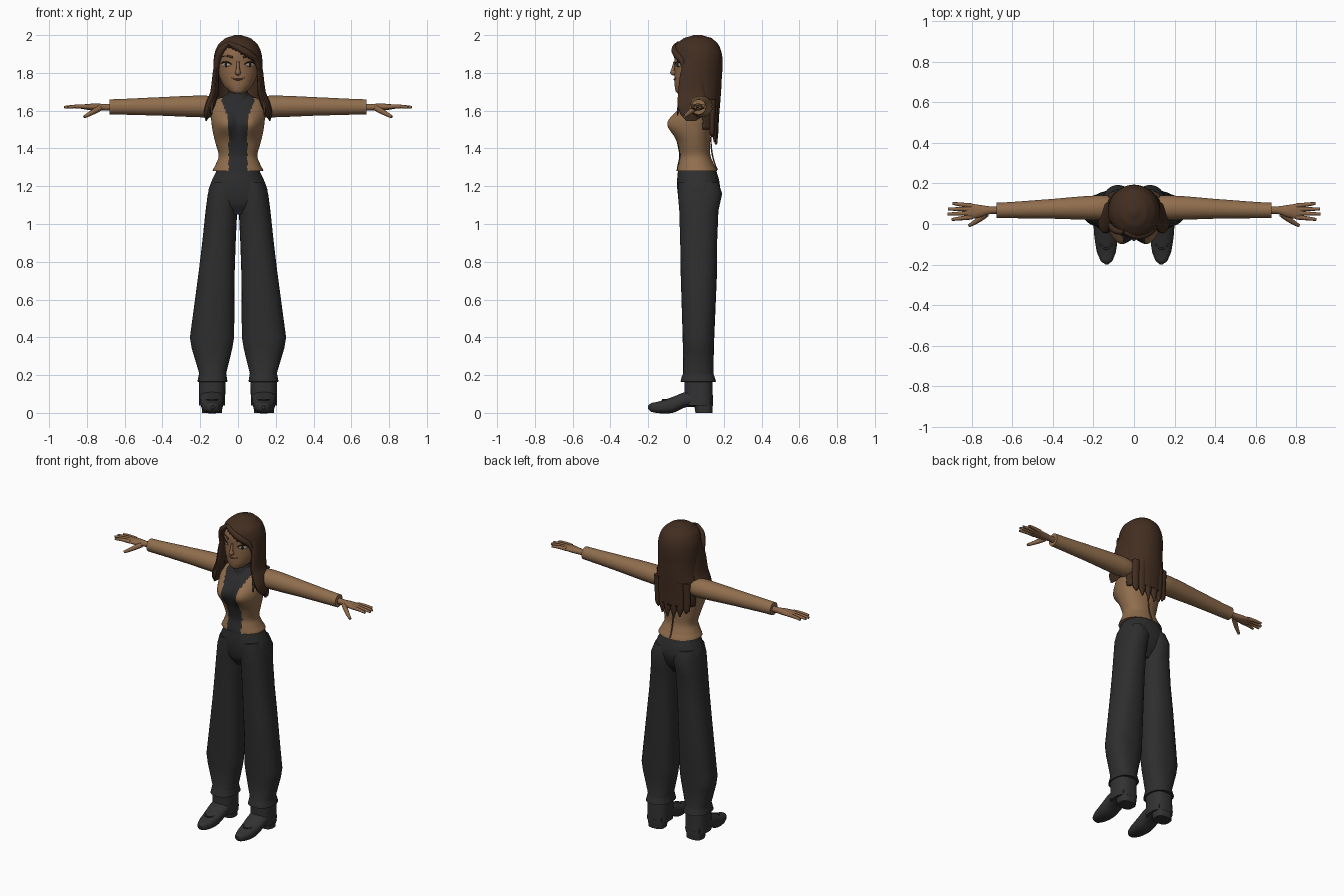
import bpy, bmesh, math
from mathutils import Vector

cube = bpy.data.objects.get("Cube")
if cube:
    bpy.data.objects.remove(cube, do_unlink=True)


def material(name, r, g, b):
    m = bpy.data.materials.new(name)
    m.use_nodes = True
    m.diffuse_color = (r, g, b, 1)
    m.node_tree.nodes["Principled BSDF"].inputs["Base Color"].default_value = (r, g, b, 1)
    return m


SKIN = material("brown skin", .26, .135, .065)
TAN = material("tan cloth", .28, .155, .075)
HAIR = material("dark brown hair", .055, .027, .015)
TROUSER = material("charcoal trousers", .027, .027, .027)
PANEL = material("black panel", .024, .024, .026)
BOOT = material("black boots", .032, .032, .034)
WHITE = material("eye white", .38, .32, .27)
IRIS = material("dark iris", .02, .012, .008)
LIP = material("lip brown", .14, .05, .03)


def smooth_rings(rings, steps):
    """Catmull-Rom interpolation between ring bounds."""
    out = []
    for i in range(len(rings) - 1):
        a, b, c, d = (rings[max(i - 1, 0)], rings[i], rings[i + 1],
                      rings[min(i + 2, len(rings) - 1)])
        for k in range(steps):
            t = k / steps
            out.append([q + .5 * t * (r - p + t * (2*p - 5*q + 4*r - s + t * (3*(q - r) + s - p)))
                        for p, q, r, s in zip(a, b, c, d)])
        for j, ring in enumerate(out[-steps:]):
            ring[0] = b[0] + (c[0] - b[0]) * j / steps
    return out + [list(rings[-1])]


def loft(name, rings, mats, axis="z", side=1, sides=32, steps=4, power=2, shape=None, drop=None, paint=None):
    """Skin rings given as (position, low u, high u, low v, high v) along an axis."""
    bm = bmesh.new()
    loops = []
    for t, u0, u1, v0, v1 in smooth_rings(rings, steps):
        loop = []
        for k in range(sides):
            a = math.tau * (k + .5) / sides
            c, s = math.cos(a), math.sin(a)
            u = (u0 + u1) / 2 + (u1 - u0) / 2 * math.copysign(abs(c) ** (2 / power), c)
            v = (v0 + v1) / 2 + (v1 - v0) / 2 * math.copysign(abs(s) ** (2 / power), s)
            p = Vector({"z": (u, v, t), "x": (t, u, v), "y": (u, t, v)}[axis])
            p.x *= side
            loop.append(bm.verts.new(shape(p) if shape else p))
        loops.append(loop)
    for a, b in zip(loops, loops[1:]):
        for k in range(sides):
            n = (k + 1) % sides
            bm.faces.new((a[k], a[n], b[n], b[k]))
    bm.faces.new(loops[0])
    bm.faces.new(loops[-1])
    bmesh.ops.recalc_face_normals(bm, faces=bm.faces)
    if drop:
        bmesh.ops.delete(bm, geom=[f for f in bm.faces if drop(f.calc_center_median())], context="FACES")
    for f in bm.faces:
        f.smooth = True
        if paint:
            f.material_index = paint(f.calc_center_median())
    mesh = bpy.data.meshes.new(name)
    bm.to_mesh(mesh)
    bm.free()
    mesh.set_sharp_from_angle(angle=math.radians(40))
    for m in mats:
        mesh.materials.append(m)
    ob = bpy.data.objects.new(name, mesh)
    bpy.context.collection.objects.link(ob)
    return ob


def tube(name, points, radii, mat):
    """Tapered round strand through a few points."""
    cu = bpy.data.curves.new(name, "CURVE")
    cu.dimensions = "3D"
    cu.bevel_depth = 1
    cu.bevel_resolution = 3
    cu.use_fill_caps = True
    sp = cu.splines.new("NURBS")
    sp.points.add(len(points) - 1)
    for p, co, r in zip(sp.points, points, radii):
        p.co = (*co, 1)
        p.radius = r
    sp.order_u = 3
    sp.use_endpoint_u = True
    sp.resolution_u = 6
    cu.materials.append(mat)
    ob = bpy.data.objects.new(name, cu)
    bpy.context.collection.objects.link(ob)


def ball(name, loc, size, mat, turn=0):
    bpy.ops.mesh.primitive_uv_sphere_add(segments=20, ring_count=12, location=loc, rotation=(0, 0, turn))
    ob = bpy.context.object
    ob.name = name
    ob.scale = size
    ob.data.materials.append(mat)
    bpy.ops.object.shade_smooth()


# Torso: fitted top with a dark centre panel
def bust(p):
    if p.y < .04:
        p.y -= .052 * math.exp(-((abs(p.x) - .07) ** 2 + (p.z - 1.53) ** 2) / .0038)
    return p


def panel_rule(c):
    width = .05 + max(0, min(.035, (c.z - 1.57) * .5))
    return 1 if c.y < .05 and abs(c.x) < width else 0


loft("fitted_top", [(1.28, -.135, .135, -.05, .165), (1.31, -.12, .12, -.045, .15),
                    (1.36, -.102, .102, -.036, .13), (1.42, -.117, .117, -.045, .128),
                    (1.48, -.132, .132, -.055, .132), (1.55, -.142, .142, -.055, .14),
                    (1.61, -.145, .145, -.035, .142), (1.655, -.12, .12, -.005, .13),
                    (1.685, -.065, .065, .01, .11)],
     [TAN, PANEL], sides=80, steps=5, power=2.2, shape=bust, paint=panel_rule)
loft("collar", [(1.64, -.075, .075, -.012, .11), (1.69, -.055, .055, -.002, .1),
                (1.75, -.048, .048, .005, .1)], [PANEL])
tube("back_seam", [(0, .166, 1.285), (0, .13, 1.36), (0, .132, 1.46)], [.004] * 3, LIP)

# Trousers: hips and two wide legs with flared cuffs
loft("trouser_hips", [(1.05, -.05, .05, .0, .12), (1.1, -.13, .13, -.03, .155),
                      (1.16, -.158, .158, -.044, .178), (1.22, -.143, .143, -.048, .178),
                      (1.29, -.113, .113, -.043, .16)], [TROUSER], power=2.3)

for side, word in ((1, "left"), (-1, "right")):
    loft(word + "_trouser_leg", [
        (1.22, .005, .14, -.04, .172), (1.16, -.002, .16, -.044, .192), (1.07, .004, .172, -.036, .172),
        (.9, .012, .19, -.031, .165), (.75, .017, .208, -.029, .165), (.4, .02, .255, -.018, .15),
        (.34, .03, .245, -.017, .148), (.21, .062, .206, -.015, .145), (.195, .06, .209, -.022, .15),
        (.165, .055, .215, -.03, .16), (.164, .08, .19, 0, .13)],
        [TROUSER], side=side, steps=1, power=2.3)

    # Boots: shaft, pointed foot and block heel
    loft(word + "_boot_shaft", [(.04, .068, .207, -.005, .143), (.19, .066, .207, -.01, .14)],
         [BOOT], side=side, steps=1, power=2.6)
    loft(word + "_boot_foot", [(.13, .085, .19, .03, .09), (.06, .075, .2, .03, .12), (0, .076, .2, .03, .112),
                               (-.07, .08, .195, .0, .085), (-.14, .09, .183, -.002, .062),
                               (-.185, .108, .163, .006, .052), (-.2, .128, .142, .02, .04)],
         [BOOT], axis="y", side=side, power=2.5)
    loft(word + "_boot_heel", [(0, .085, .19, .05, .14), (.06, .08, .195, .04, .143)],
         [BOOT], side=side, steps=1, power=2.8)
    tube(word + "_boot_seam", [(side * (.137 + dx), y, z) for dx, y, z in
                               ((-.05, -.01, .075), (-.035, -.1, .066), (0, -.13, .07),
                                (.035, -.1, .066), (.05, -.01, .075))], [.005] * 5, PANEL)

    # Arms: tapered sleeve, wrist and palm, fingers
    loft(word + "_sleeve", [(.07, .045, .125, 1.58, 1.655), (.13, .022, .14, 1.565, 1.675),
                            (.2, .02, .14, 1.565, 1.68), (.4, .026, .124, 1.573, 1.672),
                            (.68, .029, .105, 1.58, 1.66)],
         [TAN], axis="x", side=side)
    loft(word + "_palm", [(.66, .05, .086, 1.6, 1.637), (.71, .049, .087, 1.601, 1.636),
                          (.76, .033, .094, 1.6, 1.638), (.81, .024, .1, 1.606, 1.634),
                          (.83, .028, .097, 1.61, 1.63)], [SKIN], axis="x", side=side)
    for finger, y, tip_y, reach in (("index", .034, .022, .9), ("middle", .054, .049, .92),
                                    ("ring", .073, .074, .917), ("little", .09, .102, .895)):
        tube(f"{word}_{finger}_finger", [(side * .8, y, 1.621), (side * .86, (y + tip_y) / 2, 1.625),
                                         (side * reach, tip_y, 1.618)], [.012, .0105, .007], SKIN)
    tube(word + "_thumb", [(side * .73, .05, 1.615), (side * .77, .015, 1.59),
                           (side * .815, -.008, 1.567)], [.016, .014, .008], SKIN)

# Head and face
loft("head", [(1.688, -.02, .02, -.042, .0), (1.7, -.045, .045, -.054, .05), (1.73, -.075, .075, -.06, .1),
              (1.78, -.098, .098, -.061, .14), (1.84, -.107, .107, -.06, .15), (1.9, -.105, .105, -.06, .15),
              (1.96, -.08, .08, -.03, .13), (1.985, -.03, .03, .02, .08)], [SKIN], sides=48)
ball("nose", (0, -.062, 1.802), (.015, .022, .016), SKIN)
tube("nose_bridge", [(0, -.06, 1.86), (0, -.064, 1.83), (0, -.072, 1.806)], [.007, .009, .011], SKIN)
tube("mouth", [(x, -.061 + 5 * x * x, 1.764 + 8 * x * x) for x in (-.034, -.015, 0, .015, .034)],
     [.002, .004, .005, .004, .002], LIP)


def face_y(x):
    return .045 - .105 * math.sqrt(1 - (x / .107) ** 2)


for side, word in ((1, "left"), (-1, "right")):
    turn = side * math.radians(35)
    ball(word + "_eye", (side * .063, face_y(.063) + .001, 1.843), (.026, .006, .011), WHITE, turn)
    ball(word + "_iris", (side * .062, face_y(.062) - .001, 1.843), (.011, .006, .011), IRIS, turn)
    tube(word + "_eyelash", [(side * x, face_y(x) - .004, z) for x, z in
                             ((.034, 1.845), (.05, 1.858), (.075, 1.858), (.093, 1.85))],
         [.002, .004, .004, .002], IRIS)
    tube(word + "_eyebrow", [(side * x, face_y(x) - .002, z) for x, z in
                             ((.028, 1.882), (.06, 1.896), (.093, 1.882))], [.006, .006, .003], HAIR)


# Hair: cap open at the face, swept fringe, side locks and back strands
def hair_gap(c):
    open_face = c.y < .01 and c.z < 1.945 - .6 * abs(c.x + .05)
    return open_face or (c.z < 1.68 and c.y < .09) or c.z < 1.5005


cap = loft("hair_cap", [
    (1.5, -.13, .13, .0, .172), (1.58, -.14, .14, -.03, .176), (1.65, -.14, .14, -.04, .182),
    (1.72, -.132, .132, -.055, .187), (1.78, -.13, .13, -.065, .19), (1.84, -.13, .13, -.07, .194),
    (1.9, -.125, .125, -.07, .19), (1.95, -.105, .105, -.055, .172), (1.985, -.065, .065, -.01, .135),
    (2.0, -.02, .02, .04, .085)], [HAIR], sides=72, steps=5, drop=hair_gap)
solid = cap.modifiers.new("thickness", "SOLIDIFY")
solid.thickness = .015
solid.offset = -1

taper = [.01, .018, .02, .015, .006]
tube("fringe_left", [(-.05, -.04, 1.958), (0, -.062, 1.935), (.06, -.054, 1.9),
                     (.108, -.012, 1.86), (.12, .002, 1.77)], taper, HAIR)
tube("fringe_right", [(-.05, -.04, 1.958), (-.085, -.038, 1.93), (-.108, -.015, 1.885),
                      (-.116, -.004, 1.83), (-.12, .002, 1.76)], taper, HAIR)

for side, word in ((1, "left"), (-1, "right")):
    loft(word + "_side_lock", [(1.9, .09, .12, .0, .08), (1.8, .1, .134, -.03, .09), (1.7, .104, .147, -.042, .1),
                               (1.63, .12, .174, -.045, .11), (1.58, .14, .18, -.03, .1),
                               (1.545, .166, .172, .0, .05)], [HAIR], side=side, sides=20)
    tube(word + "_loose_wisp", [(side * .12, -.01, 1.74), (side * .142, -.035, 1.65),
                                (side * .14, -.045, 1.575)], [.012, .014, .003], HAIR)
    for i, (x, end) in enumerate(((.022, 1.42), (.062, 1.435), (.1, 1.46))):
        back = .174 - 2 * x * x
        loft(f"{word}_back_strand_{i + 1}", [
            (1.66, x - .028, x + .028, back - .035, back + .006), (1.55, x - .027, x + .027, back - .032, back),
            (1.48, x - .022, x + .022, back - .03, back - .002), (end, x - .005, x + .005, back - .02, back - .008)],
            [HAIR], side=side, sides=16)
